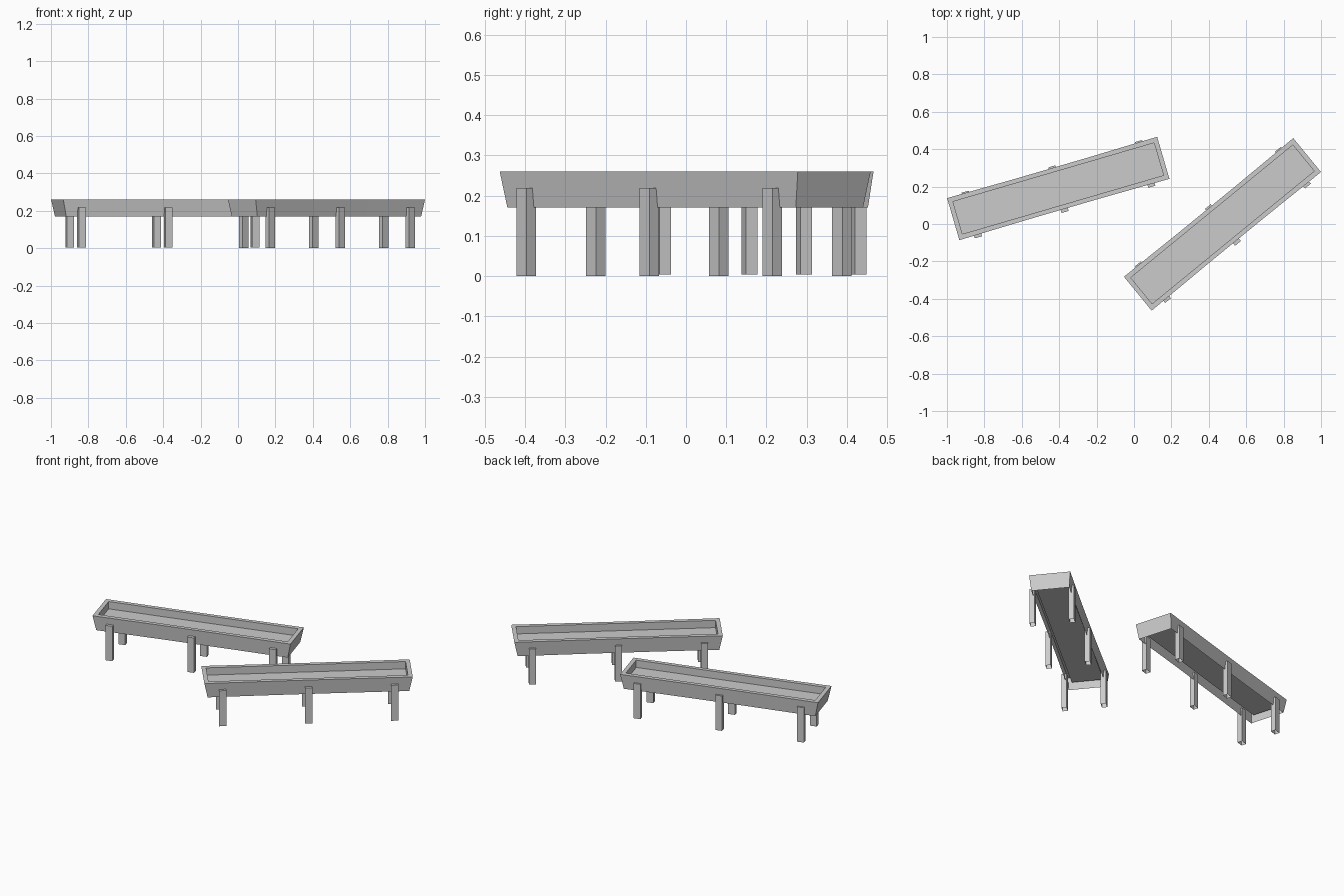
import bpy, bmesh
from math import radians
from mathutils import Matrix, Vector

if "Cube" in bpy.data.objects:
    bpy.data.objects.remove(bpy.data.objects["Cube"])

HL, HW = 0.585, 0.117          # half length and half width at the rim
Z_BOT, Z_TOP, Z_FLOOR = 0.17, 0.26, 0.215


def finish(name, bm, place):
    me = bpy.data.meshes.new(name)
    bm.to_mesh(me)
    bm.free()
    ob = bpy.data.objects.new(name, me)
    bpy.context.collection.objects.link(ob)
    ob.matrix_world = place
    return ob


def outline(bm, hl, hw, z, pinch=0.0):
    # rectangle with very slightly waisted long sides
    w = hw - pinch
    t = hl / 3
    pts = [(-hl, -hw), (-t, -w), (t, -w), (hl, -hw),
           (hl, hw), (t, w), (-t, w), (-hl, hw)]
    return [bm.verts.new((x, y, z)) for x, y in pts]


def basin(name, place):
    # flared outer walls open underneath, flat rim, recessed floor
    bm = bmesh.new()
    rings = [outline(bm, HL - 0.019, HW - 0.009, Z_BOT, 0.003),
             outline(bm, HL, HW, Z_TOP, 0.003),
             outline(bm, HL - 0.025, HW - 0.027, Z_TOP),
             outline(bm, HL - 0.025, HW - 0.027, Z_FLOOR)]
    for a, b in zip(rings, rings[1:]):
        for i in range(8):
            j = (i + 1) % 8
            bm.faces.new((a[i], a[j], b[j], b[i]))
    bm.faces.new(rings[-1])
    finish(name, bm, place)


def leg(name, x, y, z0, z1, place):
    # square post with an open foot
    bm = bmesh.new()
    m = Matrix.Translation((x, y, (z0 + z1) / 2)) @ Matrix.Diagonal((0.04, 0.03, z1 - z0, 1))
    bmesh.ops.create_cube(bm, size=1, matrix=m)
    foot = [f for f in bm.faces if f.calc_center_median().z < z0 + 0.001]
    bmesh.ops.delete(bm, geom=foot, context='FACES_ONLY')
    finish(name, bm, place)


# two planters: name, centre x, centre y, angle, foot height
for side, cx, cy, ang, foot in (("left", -0.405, 0.19, 16.27, 0.004),
                                ("right", 0.473, -0.002, 39.3, 0.0)):
    place = Matrix.Translation(Vector((cx, cy, 0))) @ Matrix.Rotation(radians(ang), 4, 'Z')
    basin(side + "_trough", place)
    for i, x in enumerate((-0.483, 0.0, 0.483)):
        for row, y in (("front", -0.116), ("back", 0.108)):
            leg(f"{side}_{row}_leg_{i + 1}", x, y, foot, 0.219, place)
